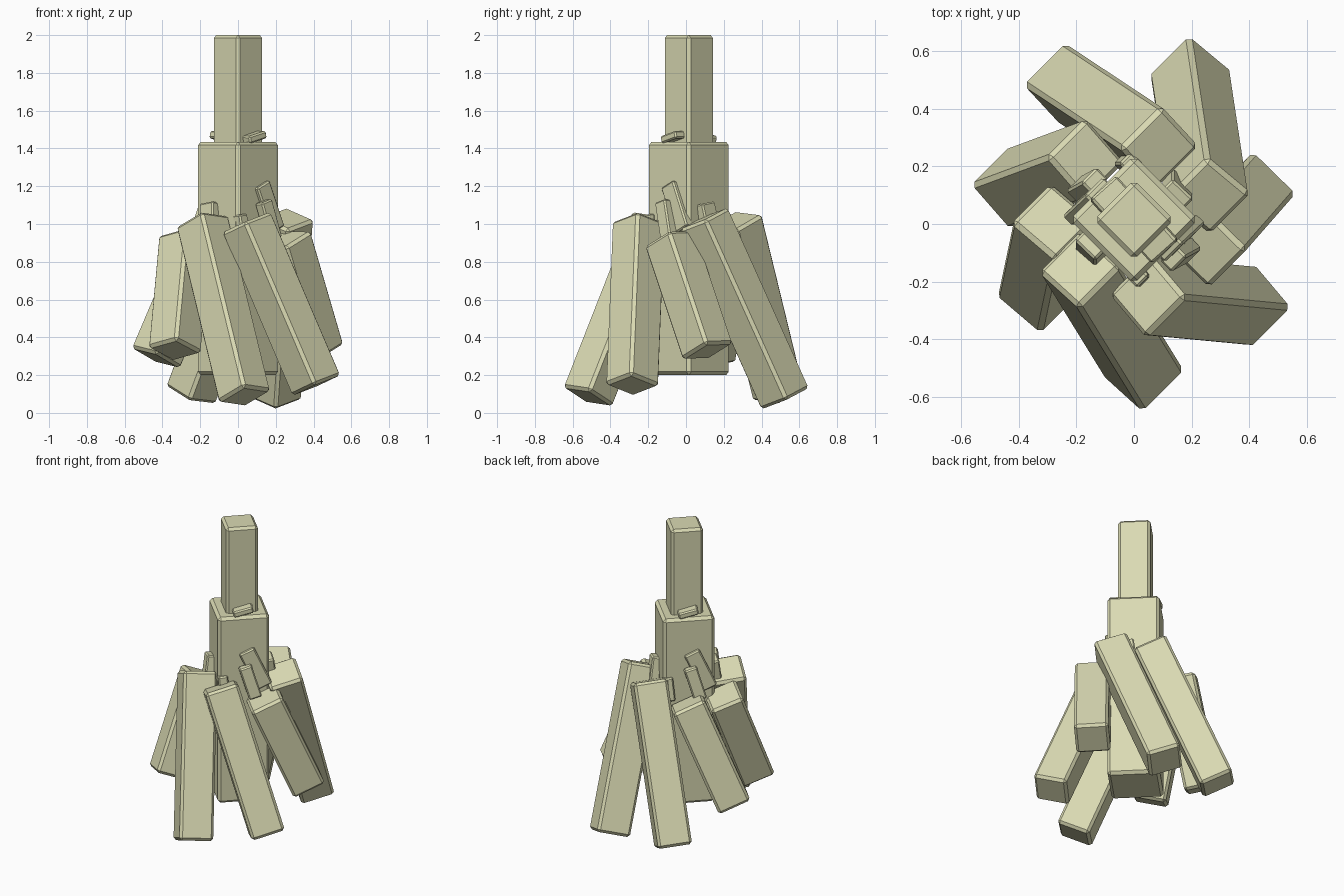
import bpy
import bmesh
from mathutils import Vector, Matrix

cube = bpy.data.objects.get("Cube")
if cube:
    bpy.data.objects.remove(cube, do_unlink=True)

khaki = bpy.data.materials.new("pale_khaki")
khaki.use_nodes = True
khaki.diffuse_color = (0.70, 0.70, 0.45, 1)
khaki.node_tree.nodes["Principled BSDF"].inputs["Base Color"].default_value = (0.70, 0.70, 0.45, 1)


def bar(name, top, bottom, width, depth, chamfer):
    """Chamfered box between two end-face centres, sides turned diagonally."""
    top, bottom = Vector(top), Vector(bottom)
    w = (top - bottom).normalized()
    seed = Vector((1, -1, 0))
    u = (seed - w * seed.dot(w)).normalized()
    v = w.cross(u)
    turn = Matrix((u, v, w)).transposed().to_4x4()
    size = Matrix.Diagonal((depth, width, (top - bottom).length, 1))
    bm = bmesh.new()
    bmesh.ops.create_cube(bm, size=1, matrix=Matrix.Translation((top + bottom) / 2) @ turn @ size)
    bmesh.ops.bevel(bm, geom=bm.edges[:], offset=chamfer, segments=1, affect='EDGES')
    mesh = bpy.data.meshes.new(name)
    bm.to_mesh(mesh)
    bm.free()
    mesh.materials.append(khaki)
    obj = bpy.data.objects.new(name, mesh)
    bpy.context.collection.objects.link(obj)


# Upright core and the post on top of it
bar("core", (0, 0.015, 1.435), (0, 0.015, 0.2), 0.316, 0.316, 0.018)
bar("top_post", (0, 0.015, 2.0), (0, 0.015, 1.3), 0.196, 0.196, 0.016)

# Ring of slanted beams: top end, bottom end
beams = {
    "back_beam": ((0.09, 0.265, 1.02), (-0.25, 0.49, 0.095)),
    "back_left_beam": ((0.26, 0.095, 1.03), (0.195, 0.525, 0.075)),
    "left_beam": ((0.25, -0.085, 0.925), (0.425, 0.115, 0.325)),
    "front_left_beam": ((0.045, -0.25, 1.01), (0.415, -0.285, 0.145)),
    "front_beam": ((-0.19, -0.155, 1.015), (0.035, -0.52, 0.085)),
    "right_beam": ((-0.28, 0.01, 0.925), (-0.335, -0.25, 0.33)),
    "back_right_beam": ((-0.165, 0.225, 0.925), (-0.435, 0.125, 0.29)),
}
for name, (top, bottom) in beams.items():
    bar(name, top, bottom, 0.208, 0.208, 0.016)

# Small slivers, each repeated half a turn around the core
slivers = {
    "upper_sliver": ((0.12, -0.085, 1.21), (0.2, -0.01, 0.97), 0.10, 0.05),
    "lower_sliver": ((0.135, -0.12, 1.12), (0.19, -0.09, 0.92), 0.08, 0.06),
    "side_sliver": ((-0.15, -0.07, 1.11), (-0.15, -0.11, 0.92), 0.06, 0.10),
    "edge_sliver": ((0.01, -0.18, 1.05), (0.03, -0.18, 0.9), 0.06, 0.06),
    "collar_sliver": ((0.13, -0.03, 1.475), (0.04, -0.11, 1.445), 0.04, 0.07),
}
for name, (top, bottom, width, depth) in slivers.items():
    for side, k in (("front", 1), ("back", -1)):
        ends = [(k * x, 0.015 + k * (y - 0.015), z) for x, y, z in (top, bottom)]
        bar(side + "_" + name, *ends, width, depth, 0.008)
